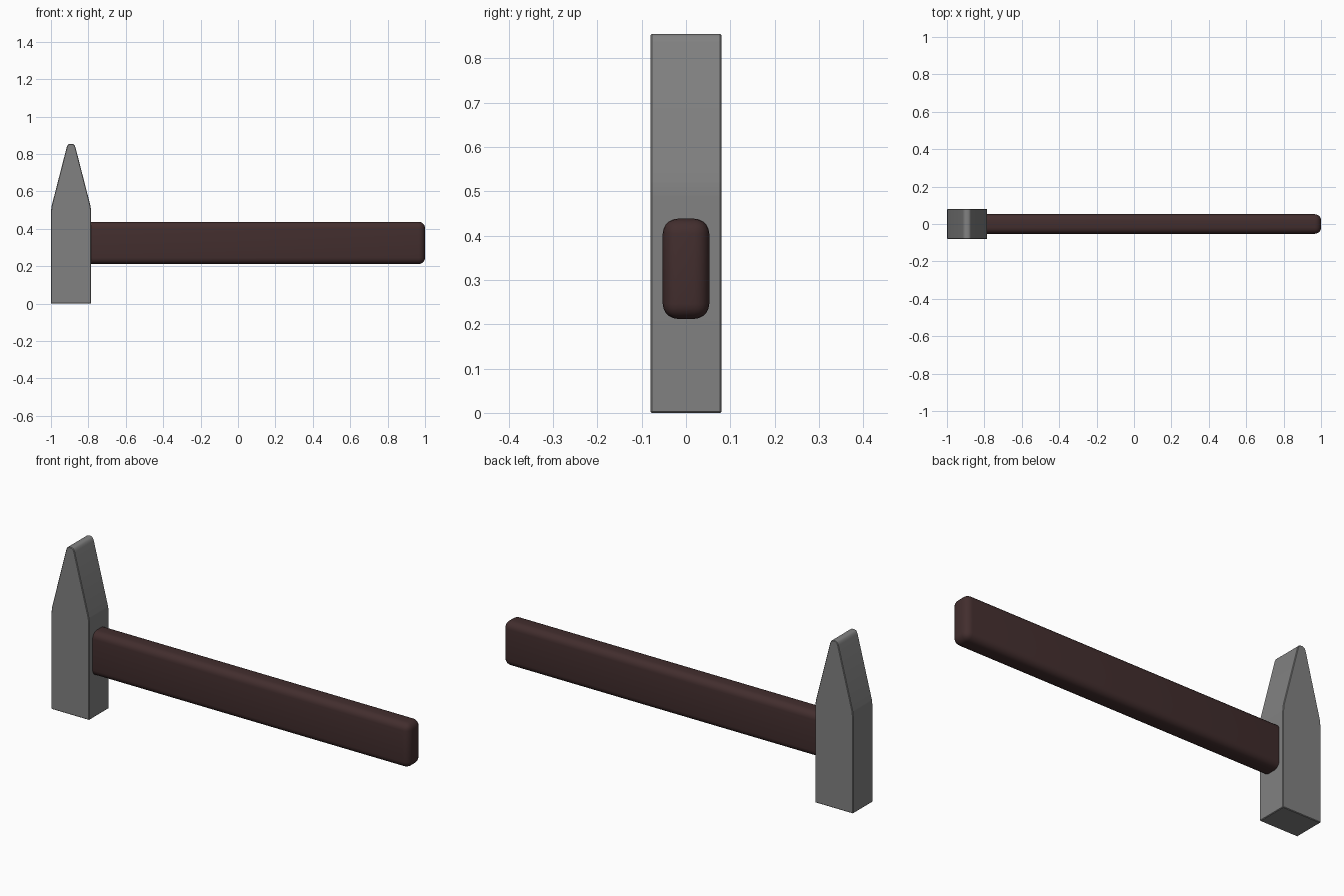
import bpy, bmesh, math

if "Cube" in bpy.data.objects:
    bpy.data.objects.remove(bpy.data.objects["Cube"])


def material(name, rgb):
    m = bpy.data.materials.new(name)
    m.diffuse_color = (*rgb, 1)
    m.use_nodes = True
    m.node_tree.nodes["Principled BSDF"].inputs["Base Color"].default_value = m.diffuse_color
    return m


def extrude_part(name, profile, depth, mat, bevel, segments):
    """Extrude an x-z profile along y, centred on y = 0, and round its edges."""
    bm = bmesh.new()
    face = bm.faces.new([bm.verts.new((x, -depth / 2, z)) for x, z in profile])
    ext = bmesh.ops.extrude_face_region(bm, geom=[face])
    verts = [g for g in ext["geom"] if isinstance(g, bmesh.types.BMVert)]
    bmesh.ops.translate(bm, verts=verts, vec=(0, depth, 0))
    bmesh.ops.recalc_face_normals(bm, faces=bm.faces)
    bmesh.ops.bevel(bm, geom=bm.edges[:], offset=bevel, segments=segments,
                    profile=0.5, affect='EDGES', clamp_overlap=True)
    mesh = bpy.data.meshes.new(name)
    bm.to_mesh(mesh)
    bm.free()
    mesh.materials.append(mat)
    ob = bpy.data.objects.new(name, mesh)
    bpy.context.collection.objects.link(ob)
    bpy.ops.object.select_all(action='DESELECT')
    ob.select_set(True)
    bpy.context.view_layer.objects.active = ob
    bpy.ops.object.shade_smooth_by_angle(angle=math.radians(35))
    return ob


steel = material("grey steel", (0.22, 0.22, 0.22))
wood = material("dark wood", (0.055, 0.027, 0.027))

# Head: square block tapering to a rounded wedge, mirrored about its centre line
cx = -0.8925
half = [(0.1075, 0.0), (0.1075, 0.49), (0.1045, 0.52), (0.023, 0.838),
        (0.017, 0.850), (0.008, 0.855)]
profile = [(cx + x, z) for x, z in half] + [(cx - x, z) for x, z in reversed(half)]
extrude_part("hammer_head", profile, 0.16, steel, 0.003, 1)

# Handle: rounded bar seated in the head
bar = [(-0.87, 0.212), (1.0, 0.212), (1.0, 0.438), (-0.87, 0.438)]
extrude_part("handle", bar, 0.105, wood, 0.034, 5)
